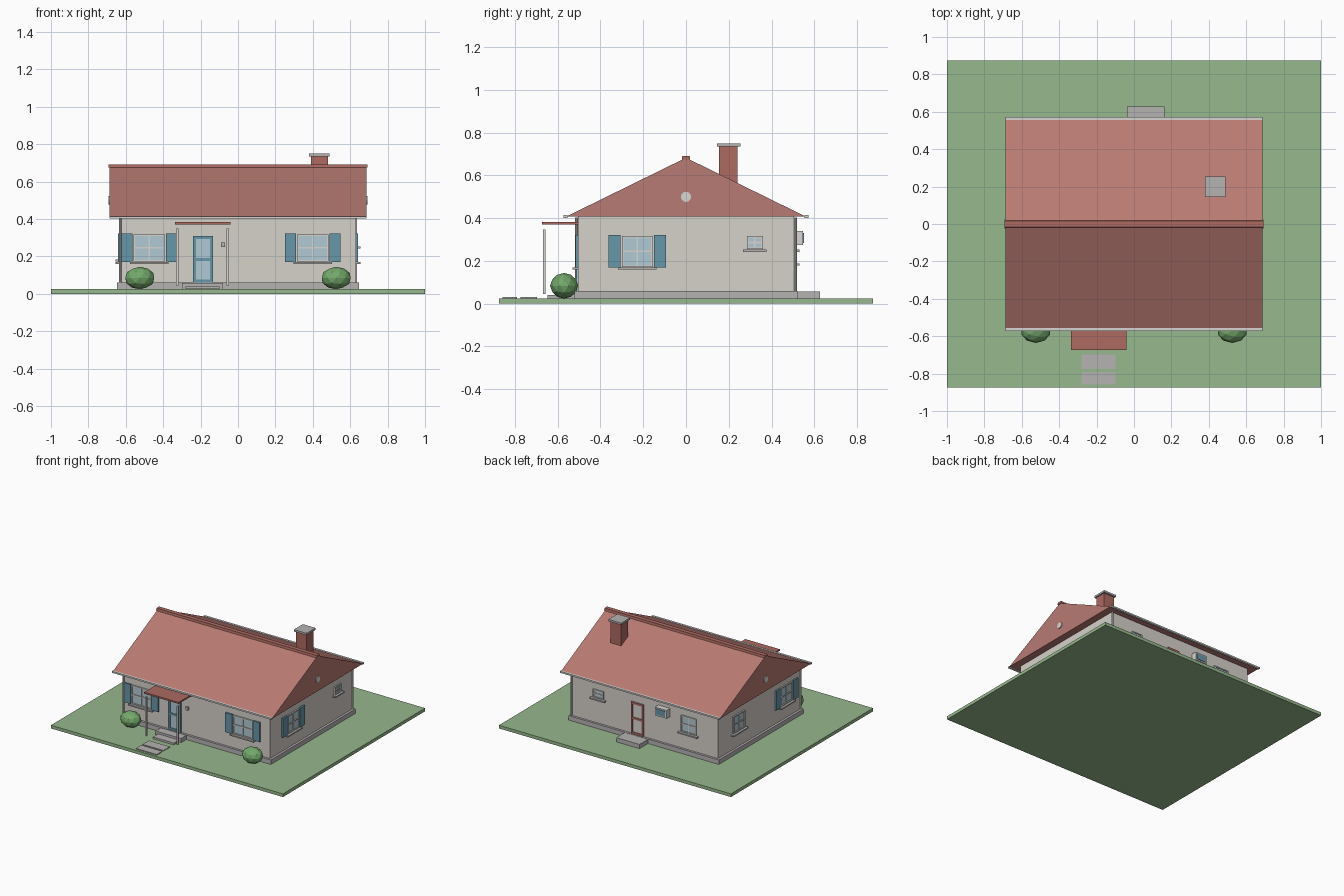
import bpy, bmesh
from math import pi
from mathutils import Matrix, Vector

cube = bpy.data.objects.get("Cube")
if cube:
    bpy.data.objects.remove(cube)


def material(name, hex_code):
    # sRGB hex to linear
    rgb = [int(hex_code[i:i + 2], 16) / 255 for i in (0, 2, 4)]
    lin = [c / 12.92 if c < 0.04 else ((c + 0.055) / 1.055) ** 2.4 for c in rgb] + [1]
    m = bpy.data.materials.new(name)
    m.use_nodes = True
    m.diffuse_color = lin
    m.node_tree.nodes["Principled BSDF"].inputs["Base Color"].default_value = lin
    return m


GRASS = material("grass green", "97b88d")
WALL = material("wall plaster", "d6d1ca")
ROOF = material("roof red", "b87b73")
BRICK = material("brick red", "ad6a61")
STONE = material("stone grey", "b6b2b2")
TRIM = material("trim white", "d8d6d2")
GLASS = material("window glass", "b0cad3")
BLUE = material("shutter blue", "6797a9")
LEAF = material("bush green", "74a96b")


def finish(name, bm, mats, matrix=Matrix()):
    mesh = bpy.data.meshes.new(name)
    bm.to_mesh(mesh)
    bm.free()
    for m in mats:
        mesh.materials.append(m)
    ob = bpy.data.objects.new(name, mesh)
    ob.matrix_world = matrix
    bpy.context.scene.collection.objects.link(ob)
    return ob


def boxes(name, parts, matrix=Matrix()):
    """Each part is (x range, y range, z range, material)."""
    bm = bmesh.new()
    mats = []
    for *ranges, mat in parts:
        if mat not in mats:
            mats.append(mat)
        mid = Vector([(a + b) / 2 for a, b in ranges])
        size = Vector([b - a for a, b in ranges])
        old = set(bm.faces)
        bmesh.ops.create_cube(bm, size=1, matrix=Matrix.Translation(mid) @ Matrix.Diagonal(size.to_4d()))
        for f in set(bm.faces) - old:
            f.material_index = mats.index(mat)
    return finish(name, bm, mats, matrix)


def box(name, x, y, z, mat):
    return boxes(name, [(x, y, z, mat)])


def prism(name, profile, half, mat):
    """Extrude a (y, z) profile along x."""
    bm = bmesh.new()
    face = bm.faces.new([bm.verts.new((-half, y, z)) for y, z in profile])
    new = bmesh.ops.extrude_face_region(bm, geom=[face])["geom"]
    bmesh.ops.translate(bm, vec=(2 * half, 0, 0), verts=[v for v in new if isinstance(v, bmesh.types.BMVert)])
    bmesh.ops.recalc_face_normals(bm, faces=bm.faces)
    return finish(name, bm, [mat])


def cylinder(name, radius, depth, sides, matrix, mat):
    bm = bmesh.new()
    bmesh.ops.create_cone(bm, cap_ends=True, segments=sides, radius1=radius, radius2=radius, depth=depth)
    return finish(name, bm, [mat], matrix)


# Wall frames: local x runs along the wall, local -y points outwards
WX, WY = 0.63, 0.505
SIDES = {"front": (0, WY), "right": (1, WX), "back": (2, WY), "left": (3, WX)}


def wall(side):
    turn, dist = SIDES[side]
    return Matrix.Rotation(turn * pi / 2, 4, "Z") @ Matrix.Translation((0, -dist, 0))


def window(name, side, u, z0, z1, width, shutters=False):
    h, zm, t = width / 2, (z0 + z1) / 2, 0.008
    out = (-0.01, 0)
    parts = [((u - h, u + h), (-0.004, 0), (z0, z1), GLASS),
             ((u - h - 0.018, u + h + 0.018), (-0.025, 0), (z0 - 0.012, z0 - 0.002), STONE)]
    for s in (-1, 1):
        edge = u + s * (h - t / 2)
        parts.append(((edge - t / 2, edge + t / 2), out, (z0, z1), TRIM))
        if shutters:
            c = u + s * (h + 0.034)
            parts.append(((c - 0.029, c + 0.029), (-0.012, 0), (z0 - 0.002, z1 + 0.003), BLUE))
    for a in (z0, z1 - t, zm - t / 2):
        parts.append(((u - h + t, u + h - t), out, (a, a + t), TRIM))
    parts.append(((u - t / 2, u + t / 2), (-0.009, 0), (z0 + t, z1 - t), TRIM))
    boxes(name, parts, wall(side))


def door(name, side, u, frame, panel):
    h, z0, z1, t = 0.053, 0.06, 0.31, 0.016
    parts = [((u - h, u + h), (-0.005, 0), (z0, z1), panel)]
    for s in (-1, 1):
        edge = u + s * (h - t / 2)
        parts.append(((edge - t / 2, edge + t / 2), (-0.01, 0), (z0, z1), frame))
    for a in (z0, z1 - t, 0.176):
        parts.append(((u - h + t, u + h - t), (-0.01, 0), (a, a + t), frame))
    boxes(name, parts, wall(side))


# Ground, foundation and walls
box("lawn", (-1, 1), (-0.875, 0.875), (0, 0.025), GRASS)
box("foundation", (-0.648, 0.648), (-0.522, 0.522), (0.02, 0.06), STONE)
box("walls", (-WX, WX), (-WY, WY), (0.06, 0.412), WALL)

# Roof, ridge cap and gutters
prism("roof", [(-0.56, 0.408), (0.56, 0.408), (0, 0.683)], 0.687, ROOF)
prism("ridge_cap", [(-0.02, 0.674), (0.02, 0.674), (0.017, 0.692), (-0.017, 0.692)], 0.692, BRICK)
for s, side in ((-1, "front"), (1, "back")):
    y = sorted((s * 0.555, s * 0.572))
    box(side + "_gutter", (-0.687, 0.687), y, (0.402, 0.414), TRIM)
    cylinder(side + "_downspout", 0.007, 0.345, 8,
             Matrix.Translation((s * 0.63, s * 0.512, 0.232)), TRIM)

# Gable vents
for s, side in ((-1, "left"), (1, "right")):
    spin = Matrix.Translation((s * 0.688, 0, 0.5)) @ Matrix.Rotation(pi / 2, 4, "Y")
    cylinder(side + "_gable_vent", 0.024, 0.009, 12, spin, TRIM)

# Chimney
box("chimney", (0.39, 0.48), (0.155, 0.242), (0.5, 0.737), BRICK)
box("chimney_cap", (0.38, 0.49), (0.145, 0.255), (0.735, 0.75), STONE)

# Windows
window("front_left_window", "front", 0.4, 0.172, 0.318, 0.17, True)
window("front_right_window", "front", -0.475, 0.172, 0.318, 0.17, True)
window("right_shutter_window", "right", -0.228, 0.172, 0.318, 0.145, True)
window("right_small_window", "right", 0.322, 0.255, 0.318, 0.075)
window("left_shutter_window", "left", 0.33, 0.172, 0.318, 0.145, True)
window("left_plain_window", "left", -0.255, 0.185, 0.318, 0.145)
window("back_small_window", "back", -0.4, 0.255, 0.318, 0.09)
window("back_plain_window", "back", 0.38, 0.19, 0.318, 0.13)

# Doors
door("front_door", "front", -0.188, BLUE, GLASS)
door("back_door", "back", -0.062, BRICK, TRIM)
box("mailbox", (-0.09, -0.07), (-0.518, -WY), (0.25, 0.275), STONE)

# Air conditioner on the back wall
boxes("air_conditioner", [((0.115, 0.215), (-0.042, 0), (0.275, 0.34), TRIM),
                          ((0.127, 0.203), (-0.046, -0.04), (0.285, 0.33), BLUE)], wall("back"))

# Porch canopy and posts
box("porch_canopy", (-0.337, -0.04), (-0.674, -WY), (0.371, 0.383), BRICK)
for x, side in ((-0.325, "right"), (-0.055, "left")):
    box(side + "_porch_post", (x - 0.006, x + 0.006), (-0.67, -0.658), (0.045, 0.348), TRIM)

# Steps and paving
box("front_upper_step", (-0.3, -0.08), (-0.585, -0.515), (0.025, 0.057), STONE)
box("front_lower_step", (-0.28, -0.1), (-0.648, -0.58), (0.025, 0.04), STONE)
box("back_step", (-0.038, 0.162), (0.515, 0.627), (0.025, 0.058), STONE)
for i, y in enumerate((-0.775, -0.858)):
    box("paver_%d" % (i + 1), (-0.28, -0.1), (y, y + 0.078 - 0.01 * i), (0.02, 0.031), STONE)

# Faceted bushes
for x, side in ((-0.525, "right"), (0.525, "left")):
    bm = bmesh.new()
    bmesh.ops.create_icosphere(bm, subdivisions=2, radius=1)
    bmesh.ops.scale(bm, vec=(0.081, 0.066, 0.06), verts=bm.verts)
    finish(side + "_bush", bm, [LEAF], Matrix.Translation((x, -0.57, 0.084)))
